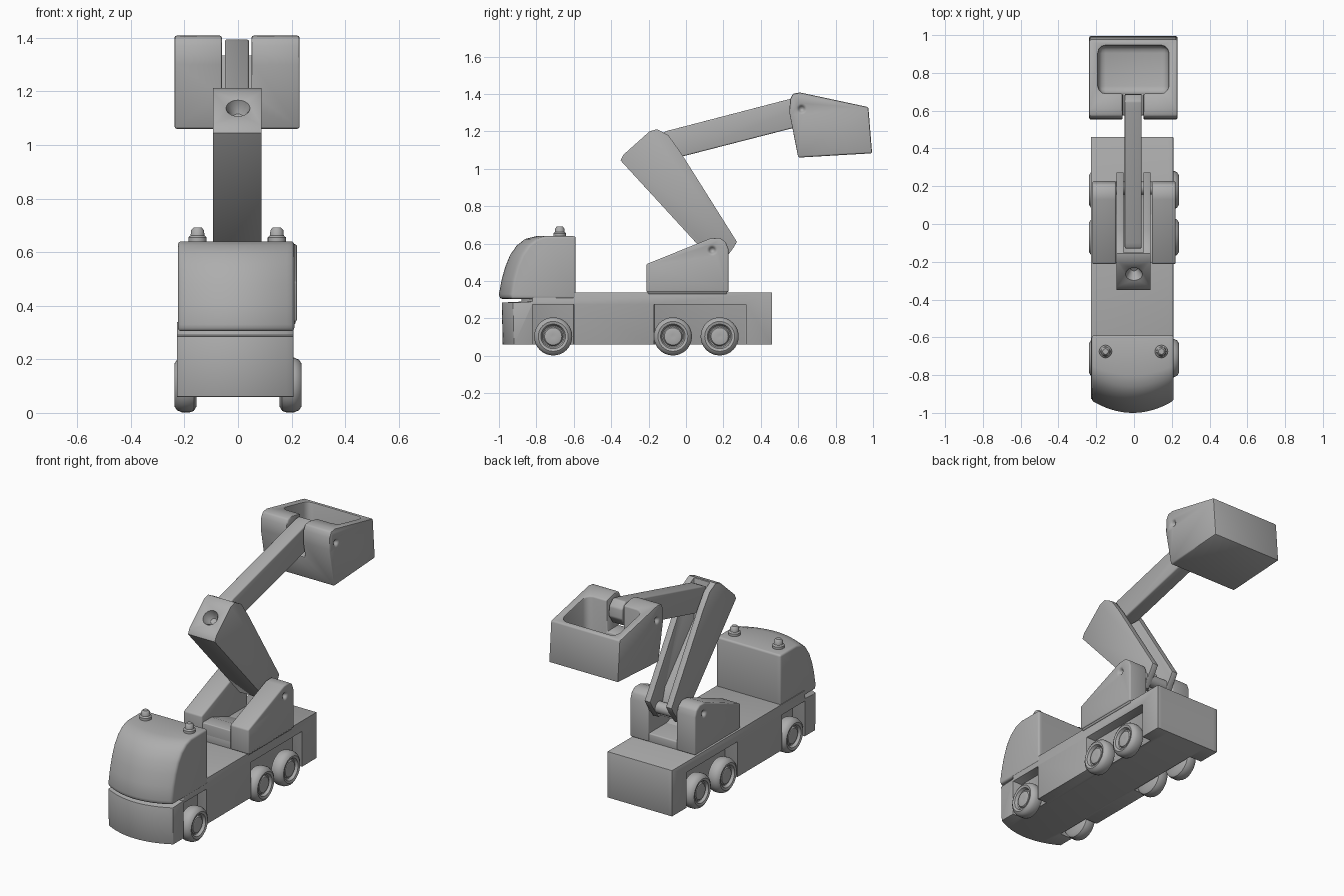
import bpy, bmesh, math
from mathutils import Vector

default = bpy.data.objects.get("Cube")
if default:
    bpy.data.objects.remove(default, do_unlink=True)

grey = bpy.data.materials.new("plain grey")
grey.use_nodes = True
grey.diffuse_color = (0.42, 0.42, 0.42, 1)
grey.node_tree.nodes["Principled BSDF"].inputs["Base Color"].default_value = (0.42, 0.42, 0.42, 1)


def add(name, bm):
    bmesh.ops.recalc_face_normals(bm, faces=bm.faces)
    mesh = bpy.data.meshes.new(name)
    bm.to_mesh(mesh)
    bm.free()
    mesh.materials.append(grey)
    obj = bpy.data.objects.new(name, mesh)
    bpy.context.collection.objects.link(obj)
    return obj


def prism(name, x0, x1, profile, steps=1, bulge=0):
    """Extrude a (y, z) profile along x; bulge sweeps the nose back at the sides."""
    bm = bmesh.new()
    rings = []
    for i in range(steps + 1):
        t = i / steps
        ring = []
        for y, z in profile:
            weight = min(1, max(0, (-0.6 - y) / 0.25))
            back = bulge * weight * (2 * t - 1) ** 2
            ring.append(bm.verts.new((x0 + (x1 - x0) * t, y + back, z)))
        rings.append(ring)
    n = len(profile)
    for a, b in zip(rings, rings[1:]):
        for j in range(n):
            bm.faces.new((a[j], a[(j + 1) % n], b[(j + 1) % n], b[j]))
    bm.faces.new(rings[0])
    bm.faces.new(rings[-1][::-1])
    return add(name, bm)


def box(name, x0, x1, y0, y1, z0, z1):
    return prism(name, x0, x1, [(y0, z0), (y1, z0), (y1, z1), (y0, z1)])


def lathe(name, profile, origin, direction, segments=32):
    """Revolve (radius, height) points about a direction."""
    bm = bmesh.new()
    turn = Vector(direction).to_track_quat('Z', 'Y')
    rings = []
    for r, h in profile:
        rings.append([bm.verts.new(Vector(origin) + turn @ Vector(
            (r * math.cos(math.tau * k / segments), r * math.sin(math.tau * k / segments), h)))
            for k in range(segments)])
    for a, b in zip(rings, rings[1:]):
        for k in range(segments):
            m = (k + 1) % segments
            bm.faces.new((a[k], a[m], b[m], b[k]))
    bm.faces.new(rings[0])
    bm.faces.new(rings[-1])
    return add(name, bm)


def finish(obj, bevel=0.0, cutters=(), segments=3):
    """Cut, round the edges, bake the result and smooth it."""
    for cutter in cutters:
        mod = obj.modifiers.new("cut", 'BOOLEAN')
        mod.operation = 'DIFFERENCE'
        mod.solver = 'EXACT'
        mod.object = cutter
    if bevel:
        mod = obj.modifiers.new("round", 'BEVEL')
        mod.width = bevel
        mod.segments = segments
        mod.limit_method = 'ANGLE'
        mod.angle_limit = math.radians(35)
    graph = bpy.context.evaluated_depsgraph_get()
    obj.data = bpy.data.meshes.new_from_object(obj.evaluated_get(graph))
    obj.modifiers.clear()
    obj.data.name = obj.name
    for cutter in cutters:
        bpy.data.objects.remove(cutter, do_unlink=True)
    obj.data.shade_smooth()
    obj.data.set_sharp_from_angle(angle=math.radians(40))
    return obj


def dimple(origin, direction, r=0.022, depth=0.02):
    return lathe("dimple", [(r * 0.4, -depth), (r, 0), (r, 0.05)], origin, direction, 20)


SIDES = (("right", -1), ("left", 1))

# Chassis with a bowed bumper and open wheel arches
chassis = prism("chassis", -0.228, 0.208,
                [(-0.98, 0.06), (0.46, 0.06), (0.46, 0.34), (-0.88, 0.34), (-0.88, 0.29), (-0.985, 0.285)],
                16, 0.06)
arches = []
for side, s in SIDES:
    for y0, y1 in ((-0.82, -0.6), (-0.17, 0.32)):
        x0, x1 = sorted((s * 0.145, s * 0.3))
        arches.append(box("arch_cutter", x0, x1, y0, y1, 0.0, 0.275))
finish(chassis, 0.01, arches, 2)

# Cab with rounded windscreen
cab = prism("cab", -0.224, 0.21,
            [(-0.59, 0.305), (-0.59, 0.64), (-0.8, 0.64), (-0.86, 0.625), (-0.905, 0.59), (-0.94, 0.54),
             (-0.965, 0.48), (-0.985, 0.41), (-1.0, 0.33), (-0.995, 0.305)], 16, 0.065)
finish(cab, 0.012)

# Roof beacons
for side, s in SIDES:
    finish(lathe(side + "_beacon", [(0.034, 0), (0.034, 0.025), (0.026, 0.032), (0.024, 0.052), (0.015, 0.062)],
                 (s * 0.148 - 0.003, -0.675, 0.63), (0, 0, 1), 20))

# Wheels with raised tyres and domed hubs
tyre = [(0.08, 0), (0.097, 0.01), (0.102, 0.025), (0.102, 0.055), (0.094, 0.073), (0.08, 0.082),
        (0.066, 0.078), (0.058, 0.062), (0.052, 0.06), (0.046, 0.07), (0.03, 0.074), (0.01, 0.072)]
for side, s in SIDES:
    for place, y in (("front", -0.71), ("middle", -0.07), ("rear", 0.18)):
        finish(lathe(f"{side}_{place}_wheel", tyre, (s * 0.155, y, 0.104), (s, 0, 0)))
        finish(lathe(f"{side}_{place}_axle", [(0.03, 0), (0.03, 0.04)], (s * 0.13, y, 0.104), (s, 0, 0), 16))

# Turret: floor, raised front step and two sloping cheeks
finish(box("turret_floor", -0.215, 0.215, -0.205, 0.22, 0.33, 0.39), 0.008)
finish(prism("turret_step", -0.2, 0.2, [(-0.205, 0.35), (-0.205, 0.45), (-0.12, 0.45), (0.08, 0.38)]), 0.006)
for side, s in SIDES:
    x0, x1 = sorted((s * 0.095, s * 0.22))
    cheek = prism(side + "_turret_cheek", x0, x1,
                  [(-0.212, 0.34), (-0.212, 0.49), (0.13, 0.628), (0.18, 0.63), (0.212, 0.61),
                   (0.227, 0.57), (0.227, 0.34)])
    finish(cheek, 0.014, [dimple((s * 0.22, 0.14, 0.565), (s, 0, 0))])

# Lower arm: channel open toward the rear
lower_arm = prism("lower_arm", -0.093, 0.088,
                  [(-0.35, 1.045), (-0.335, 1.075), (-0.195, 1.2), (-0.155, 1.212), (-0.095, 1.18),
                   (-0.03, 1.09), (0.272, 0.61), (0.255, 0.58), (0.19, 0.49), (0.15, 0.5)])
slot = prism("slot_cutter", -0.056, 0.051,
             [(-0.15, 1.3), (-0.15, 0.96), (0.13, 0.65), (0.2, 0.4), (0.5, 0.4), (0.5, 1.3)])
finish(lower_arm, 0.008, [slot, dimple((0, -0.265, 1.137), (0, -0.67, 0.74), 0.045, 0.045)], 2)
finish(lathe("arm_foot_pin", [(0.035, -0.12), (0.035, 0.12)], (0, 0.19, 0.55), (1, 0, 0), 24))

# Upper arm with rounded tip
finish(prism("upper_arm", -0.049, 0.041,
             [(-0.13, 1.19), (-0.12, 1.07), (-0.02, 1.066), (0.6, 1.225), (0.655, 1.25), (0.69, 1.3),
              (0.685, 1.36), (0.65, 1.395), (0.6, 1.385), (-0.1, 1.203)]), 0.008)

# Work basket with rounded pocket and arm notch
basket = prism("basket", -0.237, 0.23,
               [(0.6, 1.06), (0.995, 1.083), (0.975, 1.33), (0.61, 1.408), (0.572, 1.402),
                (0.556, 1.37), (0.553, 1.3)])
pocket = box("pocket_cutter", -0.19, 0.183, 0.69, 0.945, 1.15, 1.6)
finish(pocket, 0.04)
notch = box("notch_cutter", -0.06, 0.05, 0.5, 0.72, 1.2, 1.6)
finish(basket, 0.008, [pocket, notch, dimple((0.23, 0.618, 1.32), (1, 0, 0)),
                       dimple((-0.237, 0.618, 1.32), (-1, 0, 0))], 2)
